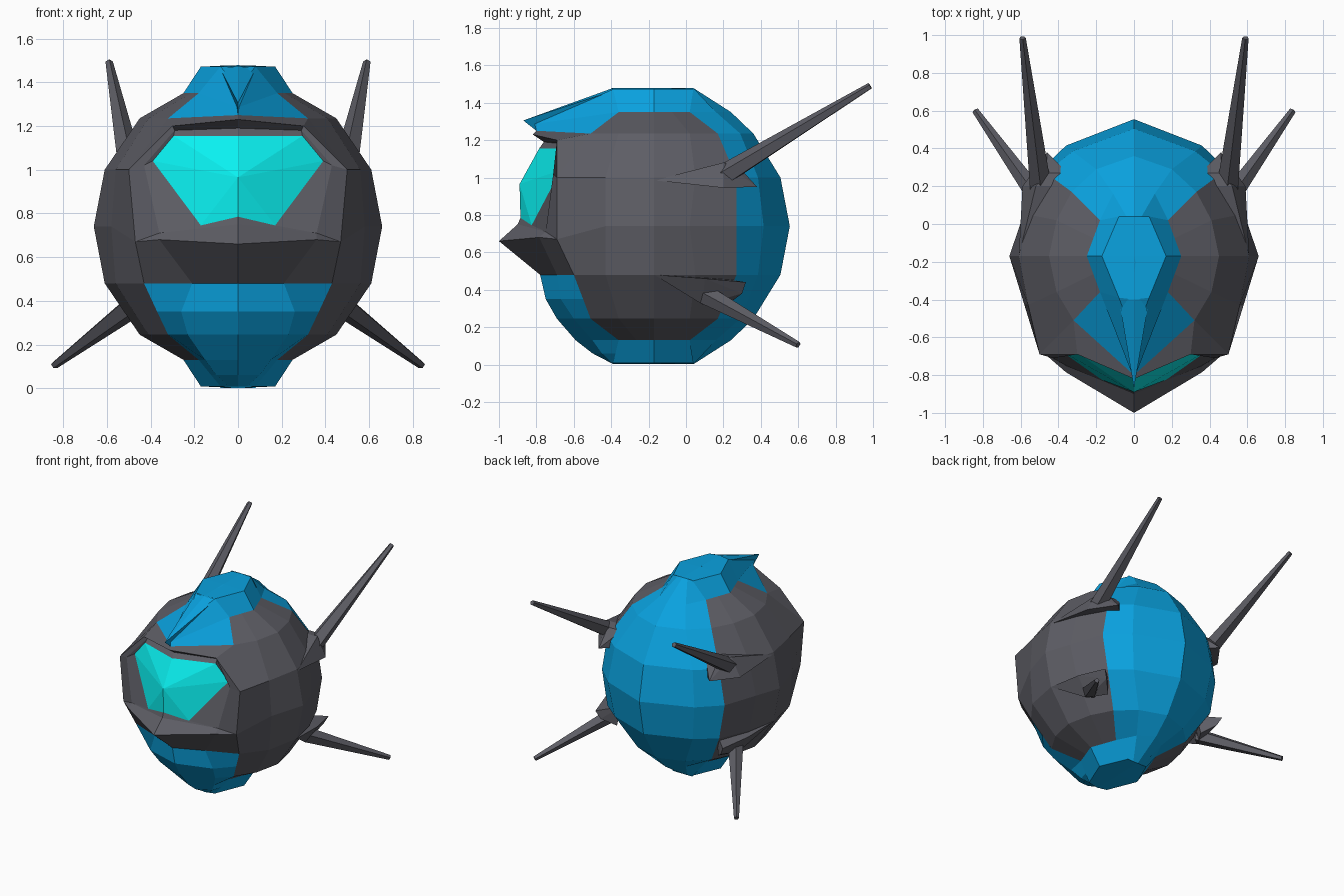
import bpy, bmesh
from mathutils import Vector

if "Cube" in bpy.data.objects:
    bpy.data.objects.remove(bpy.data.objects["Cube"])

CENTRE = Vector((0, -0.17, 0.74))


def material(name, rgb):
    m = bpy.data.materials.new(name)
    m.diffuse_color = (*rgb, 1)
    m.use_nodes = True
    m.node_tree.nodes["Principled BSDF"].inputs["Base Color"].default_value = m.diffuse_color
    return m


GREY = material("dark_grey", (0.11, 0.11, 0.13))
BLUE = material("blue", (0.003, 0.36, 0.74))
CYAN = material("cyan", (0.003, 0.88, 0.88))


def finish(name, bm, mat):
    """Turn a right-hand half into a mirrored object."""
    me = bpy.data.meshes.new(name)
    bm.to_mesh(me)
    bm.free()
    me.materials.append(mat)
    ob = bpy.data.objects.new(name, me)
    bpy.context.collection.objects.link(ob)
    mod = ob.modifiers.new("mirror", 'MIRROR')
    mod.use_clip = True
    return ob


def patch(name, rows, mat):
    """Skin a grid of points, faces pointing away from the body centre."""
    bm = bmesh.new()
    grid = [[bm.verts.new(p) for p in row] for row in rows]
    for a, b in zip(grid, grid[1:]):
        for i in range(len(a) - 1):
            bm.faces.new((a[i], a[i + 1], b[i + 1], b[i]))
    bmesh.ops.remove_doubles(bm, verts=bm.verts, dist=0.0005)
    bm.normal_update()
    for f in bm.faces:
        if f.normal.dot(f.calc_center_median() - CENTRE) < 0:
            f.normal_flip()
    return finish(name, bm, mat)


def hull(name, pts, mat):
    bm = bmesh.new()
    for p in pts:
        bm.verts.new(p)
    res = bmesh.ops.convex_hull(bm, input=bm.verts)
    bmesh.ops.delete(bm, geom=[v for v in res["geom_interior"]
                               if isinstance(v, bmesh.types.BMVert)], context='VERTS')
    bmesh.ops.recalc_face_normals(bm, faces=bm.faces)
    return finish(name, bm, mat)


def spike(name, base, tip, r1, r2):
    bm = bmesh.new()
    a, b = Vector(base), Vector(tip)
    d = b - a
    bmesh.ops.create_cone(bm, cap_ends=True, segments=5, radius1=r1, radius2=r2, depth=d.length)
    bmesh.ops.rotate(bm, verts=bm.verts, matrix=d.to_track_quat('Z', 'Y').to_matrix())
    bmesh.ops.translate(bm, verts=bm.verts, vec=(a + b) / 2)
    return finish(name, bm, GREY)


def level(z, *xy):
    return [(x, y, z) for x, y in xy]


def flip(row):
    return [(x, y, 1.48 - z) for x, y, z in row]


# Grey side panels: upper rows, equator, then the same rows flipped
upper = [
    level(1.35, (.18, -.36), (.215, -.265), (.25, -.17), (.215, -.075), (.18, .02)),
    level(1.235, (.32, -.51), (.41, -.36), (.45, -.17), (.41, .02), (.33, .17)),
    level(1.0, (.50, -.69), (.56, -.43), (.61, -.17), (.56, .05), (.465, .27)),
]
equator = level(.74, (.47, -.69), (.58, -.43), (.66, -.17), (.595, .02), (.51, .27))
equator[0] = (.47, -.69, .67)
lower = [flip(r) for r in reversed(upper)]
lower[0][0] = (.43, -.60, .48)
patch("side_panel", upper + [equator] + lower, GREY)

# Blue rear shell
rear = [
    level(1.478, (.08, .04), (.04, .04), (0, .04)),
    level(1.35, (.18, .02), (.11, .16), (0, .24)),
    level(1.235, (.33, .17), (.20, .29), (0, .36)),
    level(1.0, (.465, .27), (.325, .385), (0, .505)),
]
rear_mid = level(.74, (.51, .27), (.36, .415), (0, .555))
patch("rear_shell", rear + [rear_mid] + [flip(r) for r in reversed(rear)], BLUE)

# Blue top cap and matching belly cap
cap = [
    level(1.35, (.18, -.36), (.25, -.17), (.18, .02)),
    level(1.472, (.08, -.39), (.17, -.17), (.08, .04)),
    level(1.478, (0, -.40), (0, -.17), (0, .04)),
]
patch("top_cap", cap, BLUE)
patch("belly_cap", [flip(r) for r in cap], BLUE)

# Blue brow and the pointed crest blade above it
patch("brow", [
    [(0, -.80, 1.25), (.32, -.51, 1.235)],
    [(0, -.82, 1.285), (.18, -.36, 1.35)],
    [(0, -.60, 1.375), (.08, -.39, 1.472)],
    [(0, -.40, 1.47), (.08, -.39, 1.472)],
], BLUE)
patch("crest_blade", [
    [(0, -.17, 1.48), (0, -.40, 1.475), (0, -.87, 1.305)],
    [(0, -.17, 1.48), (.08, -.40, 1.46), (0, -.87, 1.305)],
    [(0, -.17, 1.40), (0, -.40, 1.36), (0, -.80, 1.25)],
], BLUE)

# Blue chin guard and grey jaw
patch("chin_guard", [
    level(.48, (.43, -.60), (.21, -.69), (0, -.78)),
    level(.35, (.37, -.55), (.26, -.67), (0, -.75)),
    level(.245, (.32, -.51), (.23, -.60), (0, -.69)),
    level(.13, (.18, -.36), (.15, -.50), (0, -.59)),
    level(.06, (.123, -.377), (.10, -.45), (0, -.50)),
    level(.008, (.08, -.39), (.04, -.40), (0, -.40)),
], BLUE)
patch("jaw", [
    [(.47, -.69, .67), (.36, -.785, .68), (0, -1.0, .66)],
    level(.48, (.43, -.60), (.21, -.69), (0, -.78)),
], GREY)

# Grey forehead and visor frame
patch("forehead", [
    [(0, -.82, 1.23), (.30, -.69, 1.20), (.50, -.69, 1.0)],
    [(0, -.80, 1.25), (.32, -.51, 1.235), (.50, -.69, 1.0)],
], GREY)
rim = [(0, -.885, .785), (.17, -.825, .745), (.39, -.67, 1.04),
       (.295, -.685, 1.155), (0, -.785, 1.155)]
patch("visor_frame", [
    [(0, -1.0, .66), (.36, -.785, .68), (.47, -.69, .67), (.50, -.69, 1.0),
     (.30, -.69, 1.20), (0, -.82, 1.23)],
    [(0, -.90, .75), (.36, -.75, .71), (.36, -.75, .71), (.43, -.71, 1.02),
     (.29, -.66, 1.18), (0, -.76, 1.19)],
    rim[:2] + rim[1:],
], GREY)

# Glowing visor, a fan around the centre ridge
patch("visor", [rim, [(0, -.89, .965)] * 5], CYAN)

# Spike mounts (ledges running back along the side panel) and spikes
hull("upper_mount", [(.61, -.17, .985), (.59, .20, .945), (.52, .20, 1.08), (.42, .20, 1.08),
                     (.46, .38, .95), (.46, .27, 1.07), (.35, .27, 1.07), (.38, .30, .95)], GREY)
hull("lower_mount", [(.61, -.17, .48), (.59, .10, .46), (.53, .32, .44), (.50, .30, .38),
                     (.55, .09, .40), (.50, .09, .32), (.42, .22, .32), (.40, .20, .46)], GREY)
spike("upper_spike", (.495, .20, 1.01), (.59, .985, 1.49), .06, .018)
spike("lower_spike", (.49, .11, .37), (.84, .60, .105), .055, .018)
